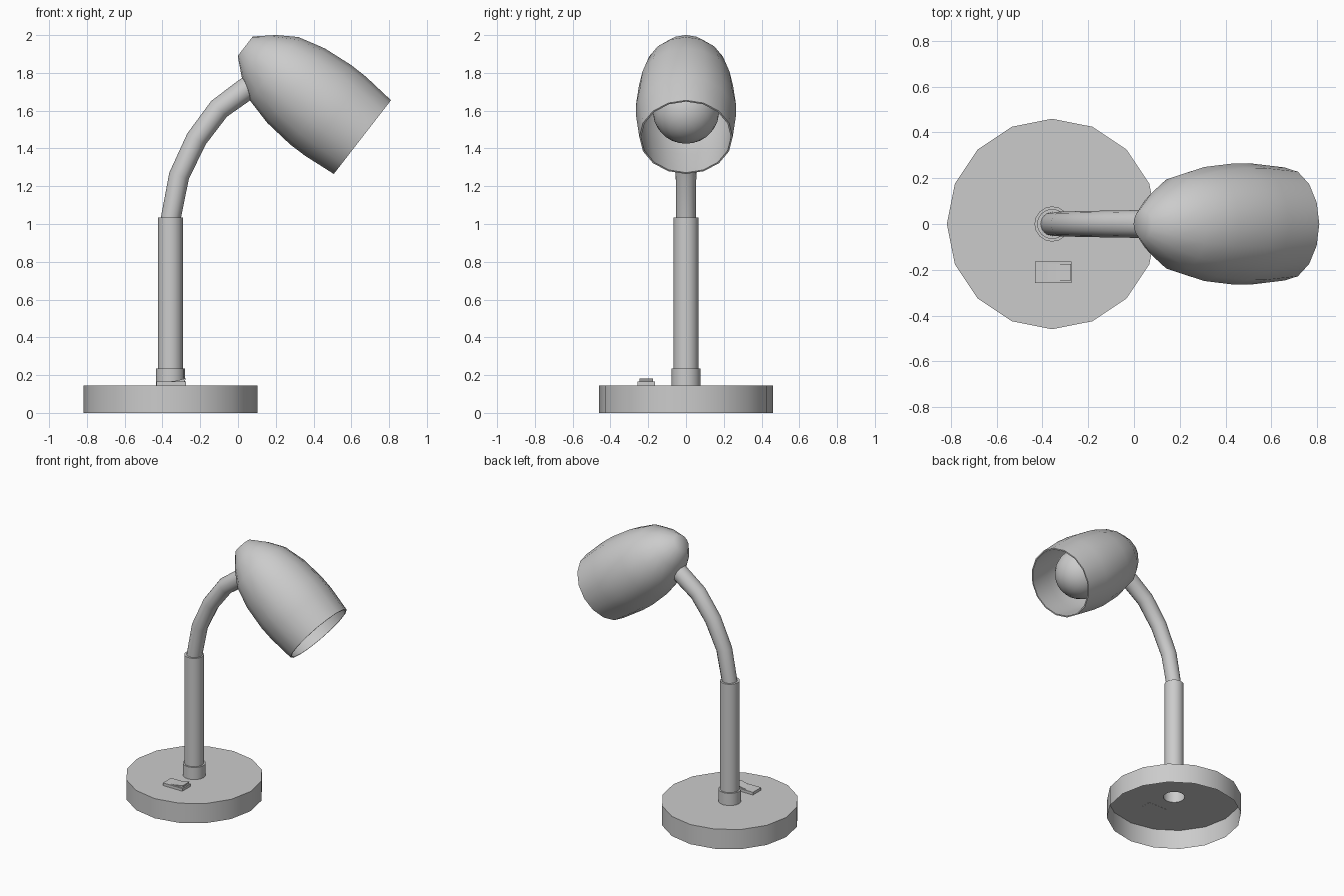
import bpy, bmesh, math
from mathutils import Vector, Matrix

if "Cube" in bpy.data.objects:
    bpy.data.objects.remove(bpy.data.objects["Cube"])


def finish(name, bm, angle=50):
    bmesh.ops.recalc_face_normals(bm, faces=bm.faces[:])
    me = bpy.data.meshes.new(name)
    bm.to_mesh(me)
    bm.free()
    ob = bpy.data.objects.new(name, me)
    bpy.context.collection.objects.link(ob)
    smooth(ob, angle)
    return ob


def smooth(ob, angle):
    bpy.ops.object.select_all(action='DESELECT')
    ob.select_set(True)
    bpy.context.view_layer.objects.active = ob
    bpy.ops.object.shade_smooth_by_angle(angle=math.radians(angle))


def revolve(name, profile, origin, axis=(0, 0, 1), sides=16, angle=50):
    """Spin (radius, height) points round an axis; radius 0 closes to a pole."""
    bm = bmesh.new()
    z = Vector(axis).normalized()
    y = Vector((0, 1, 0))
    rot = Matrix((y.cross(z), y, z)).transposed()
    rings = []
    for r, h in profile:
        n = 1 if r == 0 else sides
        rings.append([bm.verts.new(Vector(origin) + rot @ Vector((
            r * math.cos(math.tau * i / sides), r * math.sin(math.tau * i / sides), h)))
            for i in range(n)])
    for a, b in zip(rings, rings[1:]):
        for i in range(sides):
            j = (i + 1) % sides
            quad = [a[i % len(a)], a[j % len(a)], b[j % len(b)], b[i % len(b)]]
            bm.faces.new(list(dict.fromkeys(quad)))
    return finish(name, bm, angle)


def prism(name, profile, y0, y1):
    """Extrude an xz outline along y."""
    bm = bmesh.new()
    face = bm.faces.new([bm.verts.new((x, y0, z)) for x, z in profile])
    ext = bmesh.ops.extrude_face_region(bm, geom=[face])
    moved = [v for v in ext['geom'] if isinstance(v, bmesh.types.BMVert)]
    bmesh.ops.translate(bm, vec=(0, y1 - y0, 0), verts=moved)
    if not any(len(f.verts) == len(profile) and f.calc_center_median().y == y0 for f in bm.faces):
        bmesh.ops.holes_fill(bm, edges=bm.edges[:])
    return finish(name, bm, 20)


CX = -0.358

# Hollow foot, open underneath, with a hole for the stem
revolve("base", [(0.073, 0.145), (0.46, 0.145), (0.46, 0)], (CX, 0, 0))

# Collar and straight stem
revolve("stem", [(0.077, 0.145), (0.077, 0.235), (0.066, 0.235),
                 (0.066, 1.035), (0.05, 1.035)], (CX, 0, 0))

# Rocker switch on the foot
prism("switch_plate", [(-0.432, 0.144), (-0.274, 0.144), (-0.274, 0.165), (-0.432, 0.165)],
      -0.258, -0.163)
prism("switch_rocker", [(-0.40, 0.163), (-0.285, 0.163), (-0.275, 0.183), (-0.335, 0.169)],
      -0.246, -0.175)

# Bent neck
cu = bpy.data.curves.new("neck", 'CURVE')
cu.dimensions = '3D'
cu.bevel_depth = 0.055
cu.bevel_resolution = 4
path = [(CX, 1.02), (-0.312, 1.255), (-0.22, 1.45), (-0.10, 1.61), (0.04, 1.712), (0.085, 1.742)]
sp = cu.splines.new('POLY')
sp.points.add(len(path) - 1)
for i, (p, (x, z)) in enumerate(zip(sp.points, path)):
    p.co = (x, 0, z, 1)
    p.radius = 0.95 + 0.04 * i
neck = bpy.data.objects.new("neck", cu)
bpy.context.collection.objects.link(neck)
bpy.ops.object.select_all(action='DESELECT')
neck.select_set(True)
bpy.context.view_layer.objects.active = neck
bpy.ops.object.convert(target='MESH')
smooth(bpy.context.object, 50)

# Thin-walled shade, tilted; heights run from the rim back to the cap
RIM, AXIS = (0.6585, 0, 1.46), (-0.79, 0, 0.613)
outer = [(0.065, 0.785), (0.147, 0.692), (0.211, 0.592), (0.249, 0.445),
         (0.265, 0.28), (0.264, 0.18), (0.247, 0)]
inner = [(r - 0.009, h - 0.009 if h > 0.5 else h) for r, h in reversed(outer)]
revolve("shade", [(0, 0.785)] + outer + inner + [(0, 0.776)], RIM, AXIS)

# Bulb with a neck reaching back into the shade
ball = [(0.177 * math.sin(a), 0.23 - 0.177 * math.cos(a))
        for a in (math.radians(15 * k) for k in range(1, 10))]
revolve("bulb", [(0, 0.053)] + ball + [(0.075, 0.45), (0.06, 0.5), (0.06, 0.77), (0, 0.77)],
        RIM, AXIS, sides=24)
